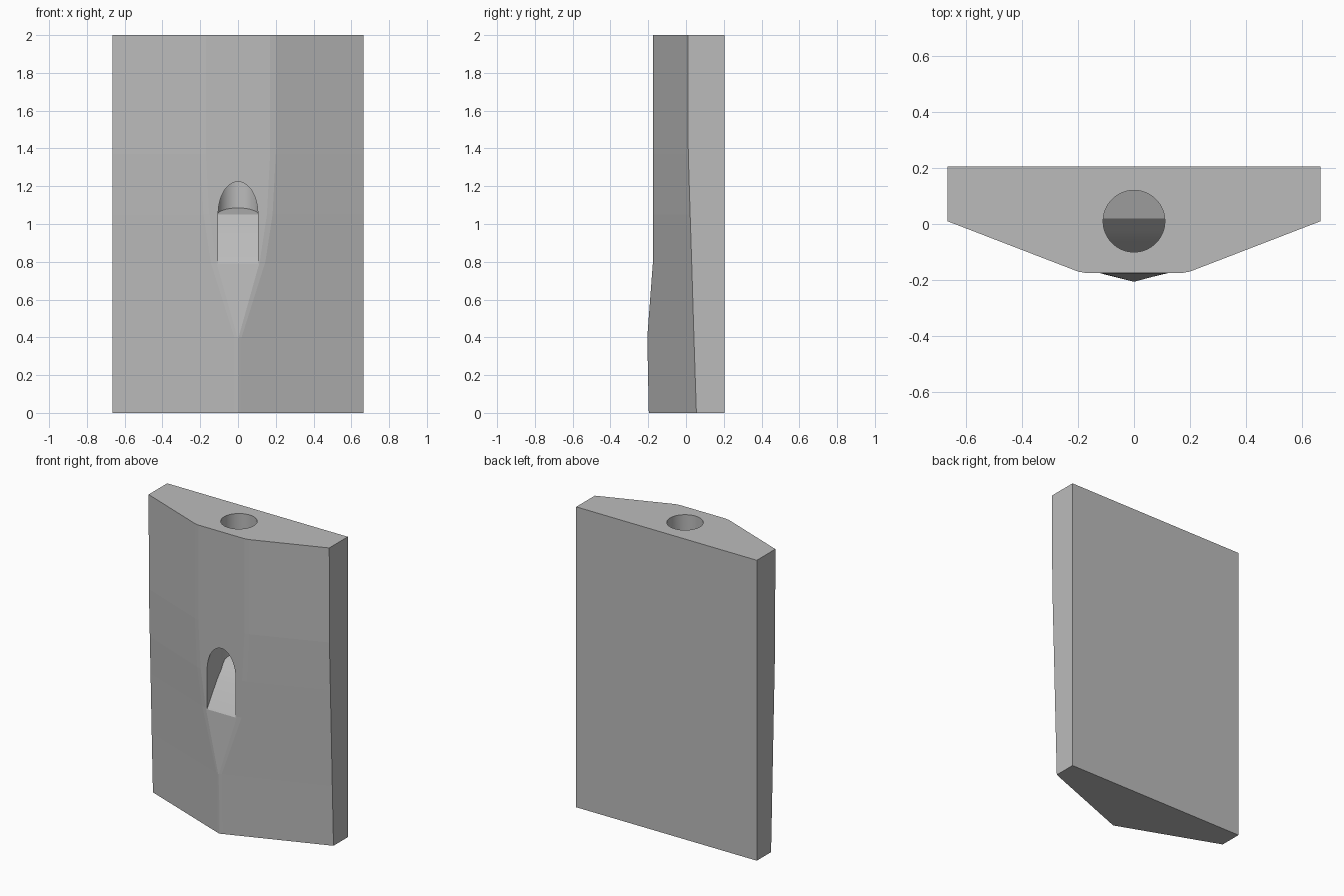
import bpy, bmesh, math

cube = bpy.data.objects.get("Cube")
if cube:
    bpy.data.objects.remove(cube, do_unlink=True)

mat = bpy.data.materials.new("plain grey")
mat.use_nodes = True
GREY = (0.5, 0.5, 0.5, 1)
mat.diffuse_color = GREY
mat.node_tree.nodes["Principled BSDF"].inputs["Base Color"].default_value = GREY


def loft(name, rings):
    """Join matching rings of points into a closed solid."""
    bm = bmesh.new()
    loops = [[bm.verts.new(p) for p in ring] for ring in rings]
    n = len(loops[0])
    for a, b in zip(loops, loops[1:]):
        for i in range(n):
            j = (i + 1) % n
            bm.faces.new((a[i], a[j], b[j], b[i]))
    bm.faces.new(loops[0])
    bm.faces.new(loops[-1])
    bmesh.ops.recalc_face_normals(bm, faces=bm.faces)
    mesh = bpy.data.meshes.new(name)
    bm.to_mesh(mesh)
    bm.free()
    mesh.materials.append(mat)
    ob = bpy.data.objects.new(name, mesh)
    bpy.context.collection.objects.link(ob)
    return ob


def boolean(target, tool, operation):
    """Apply a boolean and drop the helper."""
    mod = target.modifiers.new("cut", 'BOOLEAN')
    mod.object, mod.operation, mod.solver = tool, operation, 'EXACT'
    bpy.context.view_layer.objects.active = target
    bpy.ops.object.modifier_apply(modifier=mod.name)
    bpy.data.objects.remove(tool, do_unlink=True)


HALF, BACK, SOFT = 0.665, 0.205, 0.015


def section(z, edge_y, front_y, flat):
    """Outline of the body at one height, with a softened ridge."""
    slope = (edge_y - front_y) / (HALF - flat)
    right = [(HALF, BACK), (HALF, edge_y), (flat + SOFT, front_y + SOFT * slope),
             (max(flat - SOFT, 0.003), front_y)]
    ring = right + [(-x, y) for x, y in reversed(right)]
    return [(x, y, z) for x, y in ring]


# Body: height, side edge depth, front depth, half width of the front flat
body = loft("body", [section(*s) for s in (
    (0, 0.055, -0.197, 0.004), (0.4, 0.042, -0.205, 0.004),
    (0.8, 0.03, -0.175, 0.13), (1.05, 0.022, -0.175, 0.168),
    (1.37, 0.012, -0.175, 0.185), (2, 0.01, -0.175, 0.185))])

# Round bore from the top
R = 0.11
turn = [2 * math.pi * i / 64 for i in range(64)]
bore = loft("bore", [[(R * math.cos(a), 0.01 + R * math.sin(a), z) for a in turn]
                     for z in (0.5, 2.2)])

# Arched mouth swept down and forward out of the front
arc = [math.pi * i / 32 for i in range(33)]
arch = [(0.105 * math.cos(a), 1.06 + 0.17 * math.sin(a)) for a in arc]
arch += [(-0.105, 0.5), (0.105, 0.5)]
mouth = loft("mouth", [[(x, y, z - 1.2 * (-0.17 - y)) for x, z in arch]
                       for y in (0.01, -0.35)])
boolean(bore, mouth, 'UNION')

# Sloping floor that leads from the bore to the mouth
floor = [(0.3, 1.12), (0.12, 1.085), (0.02, 1.05), (-0.07, 0.95),
         (-0.17, 0.8), (-0.4, 0.455), (-0.4, 0.1), (0.3, 0.1)]
ramp = loft("ramp", [[(x, y, z) for y, z in floor] for x in (-0.3, 0.3)])
boolean(bore, ramp, 'DIFFERENCE')
boolean(body, bore, 'DIFFERENCE')

# Smooth the channel only; the outside stays flat
body.select_set(True)
bpy.context.view_layer.objects.active = body
bpy.ops.object.shade_smooth_by_angle(angle=math.radians(25))
for poly in body.data.polygons:
    wide = max(abs(body.data.vertices[v].co.x) for v in poly.vertices)
    poly.use_smooth = wide < R + 0.002 and -0.17 < poly.center.y < 0.19
